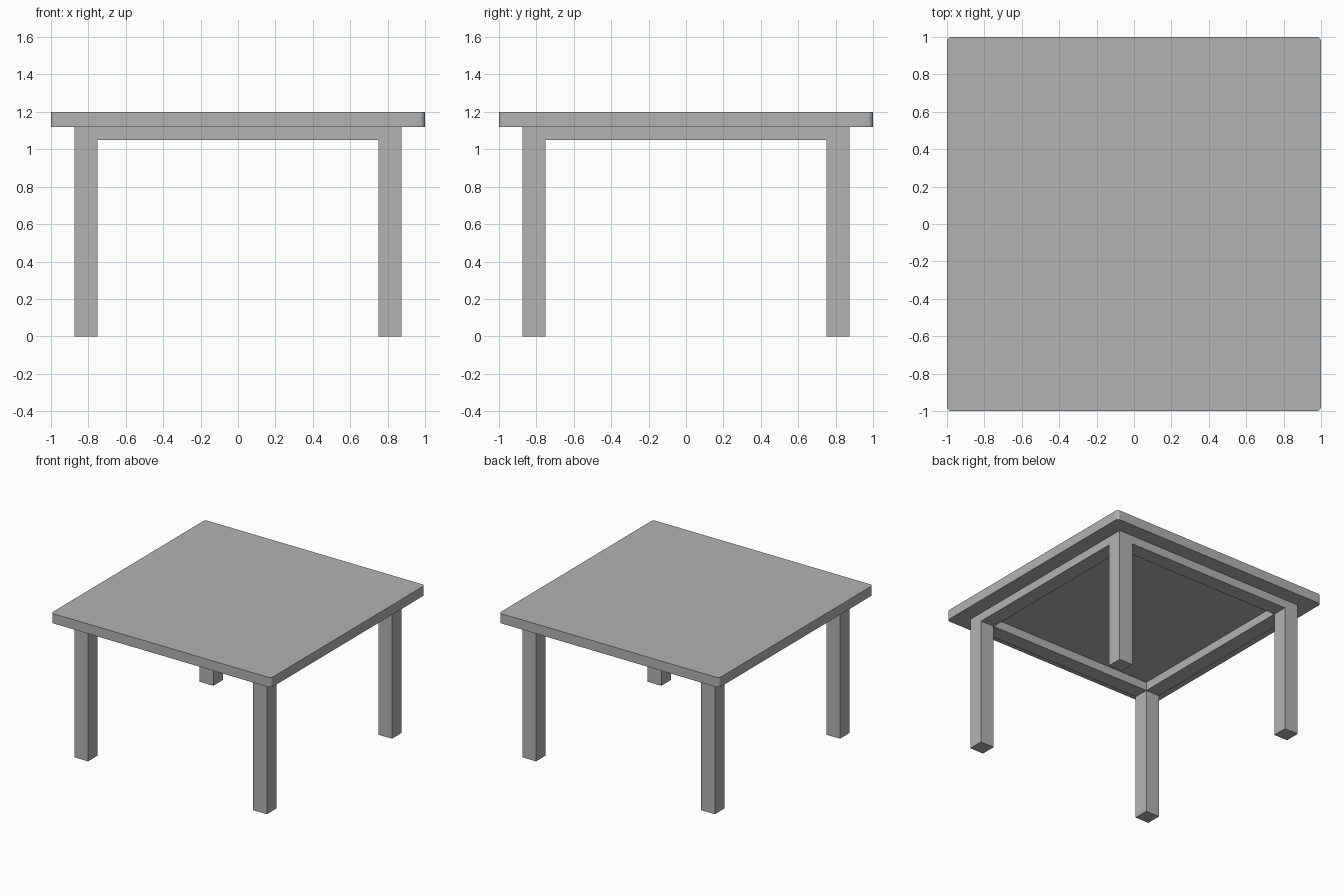
import bpy, bmesh

if "Cube" in bpy.data.objects:
    bpy.data.objects.remove(bpy.data.objects["Cube"])

grey = bpy.data.materials.new("plain grey")
grey.diffuse_color = (0.45, 0.45, 0.45, 1)
grey.use_nodes = True
grey.node_tree.nodes["Principled BSDF"].inputs["Base Color"].default_value = grey.diffuse_color


def box(name, lo, hi, corner=0.0):
    """Box between two corners, optionally with rounded vertical edges."""
    bm = bmesh.new()
    bmesh.ops.create_cube(bm, size=1)
    for v in bm.verts:
        v.co = [(lo[i] + hi[i]) / 2 + v.co[i] * (hi[i] - lo[i]) for i in range(3)]
    if corner:
        upright = [e for e in bm.edges
                   if abs(e.verts[0].co.z - e.verts[1].co.z) > 1e-4]
        bmesh.ops.bevel(bm, geom=upright, offset=corner, segments=4,
                        profile=0.5, affect='EDGES')
    mesh = bpy.data.meshes.new(name)
    bm.to_mesh(mesh)
    bm.free()
    mesh.materials.append(grey)
    obj = bpy.data.objects.new(name, mesh)
    bpy.context.collection.objects.link(obj)
    return obj


INNER, OUTER = 0.75, 0.875      # leg faces measured from the centre
UNDER, TOP, RAIL = 1.12, 1.20, 1.05

# Table top with rounded corners
box("table_top", (-1, -1, UNDER), (1, 1, TOP), corner=0.025)

# Four square legs
for sy, depth in ((-1, "front"), (1, "back")):
    for sx, side in ((-1, "left"), (1, "right")):
        xs = sorted((sx * INNER, sx * OUTER))
        ys = sorted((sy * INNER, sy * OUTER))
        box(f"{depth}_{side}_leg", (xs[0], ys[0], 0), (xs[1], ys[1], UNDER))

# Rails between the legs, flush with the leg faces
for s, along_x, along_y in ((-1, "front", "left"), (1, "back", "right")):
    a, b = sorted((s * INNER, s * OUTER))
    box(f"{along_x}_rail", (-INNER, a, RAIL), (INNER, b, UNDER))
    box(f"{along_y}_rail", (a, -INNER, RAIL), (b, INNER, UNDER))
